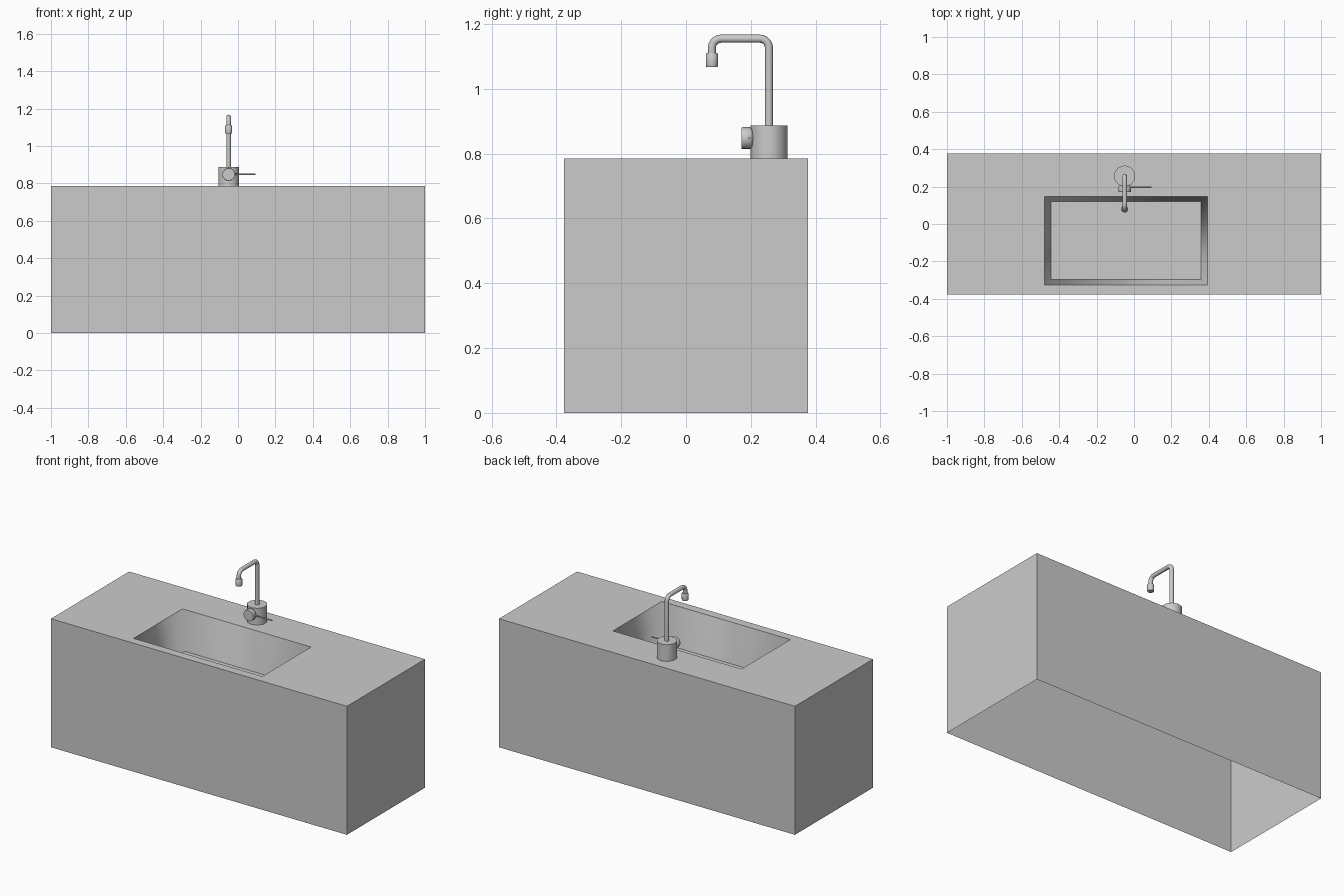
import bpy, bmesh, math
from mathutils import Vector, Matrix

if "Cube" in bpy.data.objects:
    bpy.data.objects.remove(bpy.data.objects["Cube"])

TX, TY, TOP = -0.05, 0.256, 0.785   # tap position and counter height


def finish(name, bm, smooth=None):
    me = bpy.data.meshes.new(name)
    bm.to_mesh(me)
    bm.free()
    ob = bpy.data.objects.new(name, me)
    bpy.context.collection.objects.link(ob)
    if smooth:
        bpy.context.view_layer.objects.active = ob
        bpy.ops.object.select_all(action='DESELECT')
        ob.select_set(True)
        bpy.ops.object.shade_smooth_by_angle(angle=math.radians(smooth))
    return ob


def rect(bm, x0, x1, y0, y1, z):
    return [bm.verts.new(p) for p in
            ((x0, y0, z), (x1, y0, z), (x1, y1, z), (x0, y1, z))]


def bridge(bm, a, b):
    n = len(a)
    return [bm.faces.new((a[i], a[(i + 1) % n], b[(i + 1) % n], b[i])) for i in range(n)]


def lathe(name, profile, sides, matrix, turn=0.0):
    # revolve (radius, height) pairs around local z, capped at both ends
    bm = bmesh.new()
    rings = [[bm.verts.new((r * math.cos(turn + math.tau * i / sides),
                            r * math.sin(turn + math.tau * i / sides), h))
              for i in range(sides)] for r, h in profile]
    for a, b in zip(rings, rings[1:]):
        bridge(bm, a, b)
    bm.faces.new(rings[0][::-1])
    bm.faces.new(rings[-1])
    bm.transform(matrix)
    return finish(name, bm, 50)


# counter: hollow shell, open underneath, with a tapered basin let into the top
bm = bmesh.new()
foot = rect(bm, -1, 1, -0.377, 0.377, 0)
edge = rect(bm, -1, 1, -0.377, 0.377, TOP)
rim = rect(bm, -0.478, 0.392, -0.325, 0.146, TOP)
base = rect(bm, -0.444, 0.358, -0.298, 0.12, TOP - 0.24)
bridge(bm, foot, edge)
bridge(bm, edge, rim)
walls = bridge(bm, rim, base)
bm.faces.new(base)
for f in walls:
    f.smooth = True
for e in bm.edges:
    e.smooth = all(f in walls for f in e.link_faces)
finish("counter_with_basin", bm)

# tap body
lathe("tap_body", [(0.0575, 0), (0.0575, 0.102)], 10,
      Matrix.Translation((TX, TY, TOP)), math.pi / 2)

# spout: swept tube with two rounded bends
def bend(cy, cz, r, a0, a1, n=5):
    return [(TX, cy + r * math.cos(a), cz + r * math.sin(a))
            for a in (math.radians(a0 + (a1 - a0) * i / n) for i in range(n + 1))]

R, SZ, SY = 0.028, 1.155, 0.08
path = ([(TX, TY, TOP + 0.095)] + bend(TY - R, SZ - R, R, 0, 90)
        + bend(SY + R, SZ - R, R, 90, 180) + [(TX, SY, 1.1)])
pts = [Vector(p) for p in path]
bm = bmesh.new()
rings = []
for i, p in enumerate(pts):
    t = (pts[min(i + 1, len(pts) - 1)] - pts[max(i - 1, 0)]).normalized()
    if i in (0, len(pts) - 1):
        t = Vector((0, 0, 1 if i == 0 else -1))
    side = Vector((1, 0, 0))
    other = t.cross(side)
    rings.append([bm.verts.new(p + 0.0125 * (side * math.cos(math.tau * k / 12)
                                             + other * math.sin(math.tau * k / 12)))
                  for k in range(12)])
for a, b in zip(rings, rings[1:]):
    bridge(bm, a, b)
bm.faces.new(rings[0][::-1])
bm.faces.new(rings[-1])
finish("spout", bm, 50)

# nozzle at the spout's end
lathe("nozzle", [(0.0175, 1.068), (0.019, 1.072), (0.019, 1.107), (0.016, 1.111)], 12,
      Matrix.Translation((TX, SY, 0)))

# control knob facing forward
lathe("control_knob", [(0.033, 0), (0.034, 0.003), (0.034, 0.025), (0.029, 0.033), (0.02, 0.038)],
      16, Matrix.Translation((TX, 0.172, 0.848)) @ Matrix.Rotation(-math.pi / 2, 4, 'X'))

# thin lever rod
lathe("lever", [(0.004, 0), (0.004, 0.143)], 8,
      Matrix.Translation((TX, 0.196, 0.848)) @ Matrix.Rotation(math.pi / 2, 4, 'Y'))
